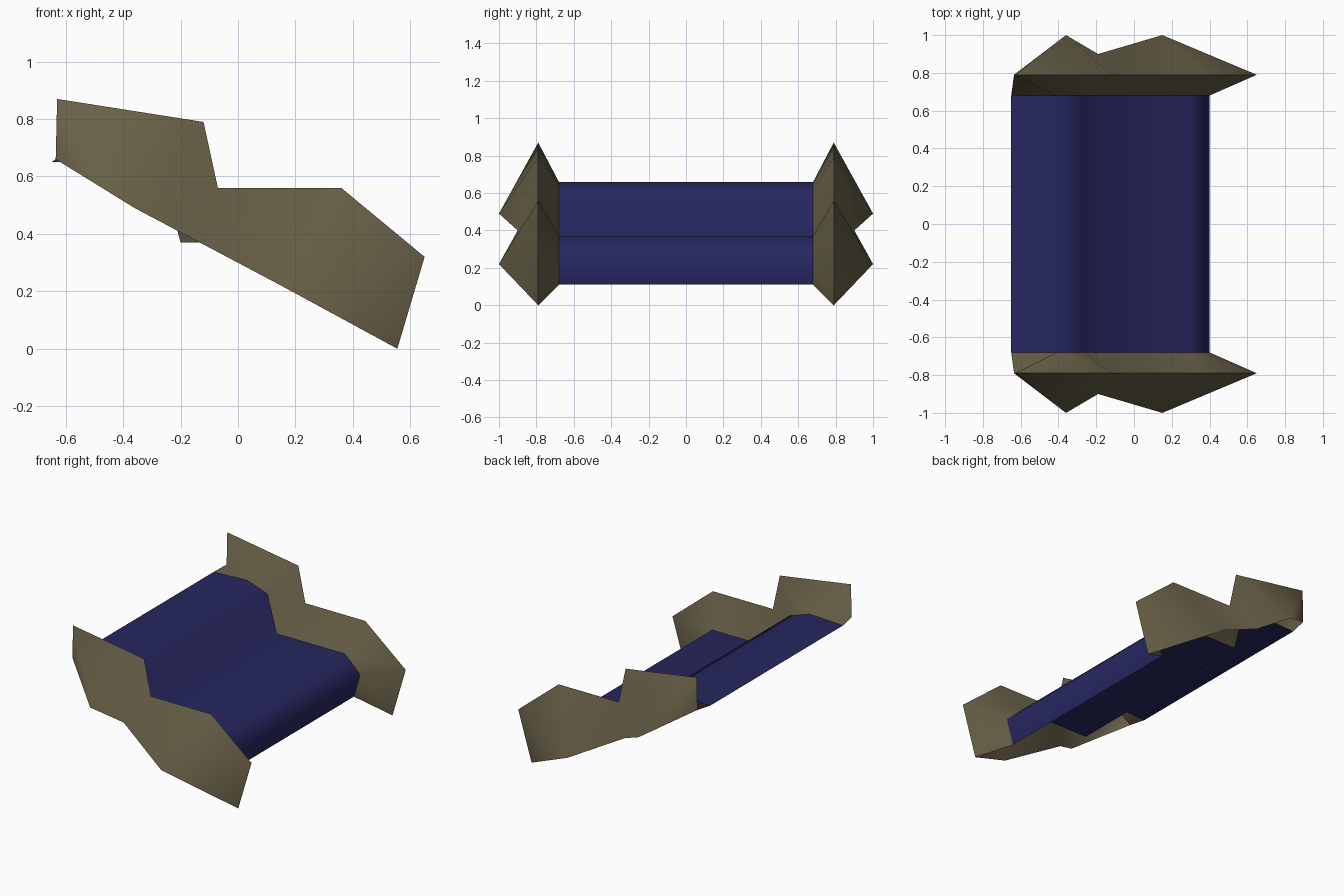
import bpy, bmesh, math

if "Cube" in bpy.data.objects:
    bpy.data.objects.remove(bpy.data.objects["Cube"])

# (x, z) profiles, running from the high end to the low end
TREAD = [(-.65, .65), (-.41, .66), (-.265, .61), (-.2, .37), (.29, .37), (.40, .265), (.355, .11)]
RIDGE = [(-.635, .66), (-.63, .87), (-.12, .79), (-.07, .56), (.36, .56), (.65, .32), (.555, 0)]
# (x, y, z) tips of the outward-sloping skirt: upper tip, notch, lower tip
TIPS = [(-.36, -1, .49), (-.19, -.9, .40), (.15, -1, .22)]
INNER_Y, RIDGE_Y = .68, .79


def material(name, rgb):
    m = bpy.data.materials.new(name)
    m.diffuse_color = (*rgb, 1)
    m.use_nodes = True
    m.node_tree.nodes["Principled BSDF"].inputs["Base Color"].default_value = m.diffuse_color
    return m


def row(bm, profile, y):
    return [bm.verts.new((x, y, z)) for x, z in profile]


def bridge(bm, a, b):
    for i in range(len(a) - 1):
        bm.faces.new((a[i], b[i], b[i + 1], a[i + 1]))


def finish(bm, name, mat):
    me = bpy.data.meshes.new(name)
    bm.to_mesh(me)
    bm.free()
    me.materials.append(mat)
    ob = bpy.data.objects.new(name, me)
    bpy.context.collection.objects.link(ob)
    me.shade_smooth()
    return ob


blue = material("dark blue", (.02, .02, .12))
tan = material("olive brown", (.14, .12, .065))

# Stepped centre sheet
bm = bmesh.new()
bridge(bm, row(bm, TREAD, INNER_Y), row(bm, TREAD, -INNER_Y))
finish(bm, "stepped_sheet", blue)

# Side flange: inner strip up to the ridge, then faceted skirt outside
bm = bmesh.new()
inner, ridge = row(bm, TREAD, -INNER_Y), row(bm, RIDGE, -RIDGE_Y)
bridge(bm, inner, ridge)
upper, notch, lower = [bm.verts.new(p) for p in TIPS]
for i, tip in enumerate((upper, upper, notch, lower, lower, lower)):
    bm.faces.new((ridge[i], tip, ridge[i + 1]))
bm.faces.new((ridge[2], upper, notch))
bm.faces.new((ridge[3], notch, lower))
flange = finish(bm, "side_flange", tan)
bpy.context.view_layer.objects.active = flange
flange.select_set(True)
bpy.ops.object.shade_smooth_by_angle(angle=math.radians(60))

# Matching flange on the other side
mirror = flange.modifiers.new("mirror", 'MIRROR')
mirror.use_axis = (False, True, False)
mirror.use_mirror_merge = False
